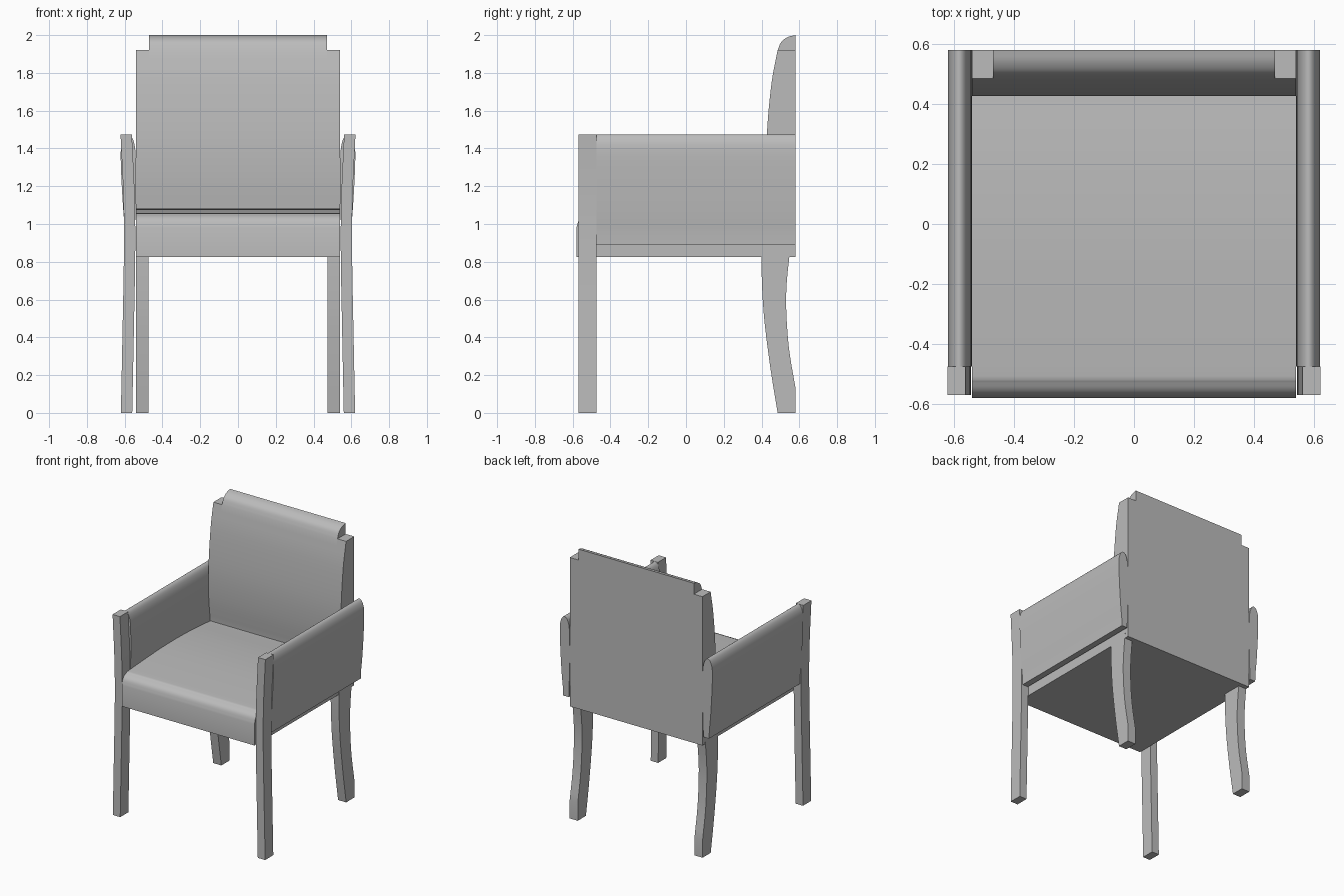
import bpy, bmesh
from mathutils import Vector

cube = bpy.data.objects.get("Cube")
if cube:
    bpy.data.objects.remove(cube, do_unlink=True)

GREY = (0.5, 0.5, 0.5, 1.0)
mat = bpy.data.materials.new("light grey")
mat.use_nodes = True
mat.diffuse_color = GREY
mat.node_tree.nodes["Principled BSDF"].inputs["Base Color"].default_value = GREY


def extrude(name, profile, axis, start, end, angle=0.6):
    """Extrude a closed profile along 'x' (profile is y, z) or 'y' (profile is x, z)."""
    bm = bmesh.new()

    def place(u, v, w):
        return Vector((w, u, v)) if axis == "x" else Vector((u, w, v))

    rings = [[bm.verts.new(place(u, v, w)) for u, v in profile] for w in (start, end)]
    n = len(profile)
    for i in range(n):
        j = (i + 1) % n
        bm.faces.new((rings[0][i], rings[0][j], rings[1][j], rings[1][i]))
    bm.faces.new(rings[0])
    bm.faces.new(rings[1])
    bmesh.ops.recalc_face_normals(bm, faces=bm.faces)
    mesh = bpy.data.meshes.new(name)
    bm.to_mesh(mesh)
    bm.free()
    mesh.materials.append(mat)
    obj = bpy.data.objects.new(name, mesh)
    bpy.context.collection.objects.link(obj)
    bpy.ops.object.select_all(action="DESELECT")
    obj.select_set(True)
    bpy.context.view_layer.objects.active = obj
    bpy.ops.object.shade_smooth_by_angle(angle=angle)
    return obj


def smooth_path(points, steps=4):
    """Interpolate a smooth curve through the points."""
    pts = [Vector(p) for p in points]
    pts = [2 * pts[0] - pts[1]] + pts + [2 * pts[-1] - pts[-2]]
    out = []
    for a, b, c, d in zip(pts, pts[1:], pts[2:], pts[3:]):
        for s in range(steps):
            t = s / steps
            out.append(0.5 * (2 * b + (c - a) * t + (2 * a - 5 * b + 4 * c - d) * t**2
                              + (3 * b - a - 3 * c + d) * t**3))
    return [tuple(p) for p in out] + [tuple(pts[-2])]


# Seat cushion with a rolled front edge and gently domed top
seat_top = smooth_path([(-0.58, 0.98), (-0.565, 1.025), (-0.53, 1.05), (-0.47, 1.06),
                        (-0.1, 1.08), (0.2, 1.078), (0.46, 1.06)])
extrude("seat", [(0.58, 0.825), (-0.58, 0.825)] + seat_top + [(0.58, 1.06)], "x", -0.54, 0.54)

# Backrest: tall centre panel with a rolled top
front_curve = smooth_path([(0.45, 1.05), (0.43, 1.25), (0.428, 1.47), (0.452, 1.74), (0.485, 1.92)])
roll = smooth_path([(0.485, 1.92), (0.505, 1.965), (0.54, 1.99), (0.58, 2.0)])[1:]
extrude("backrest", [(0.58, 0.825), (0.45, 0.825)] + front_curve + roll, "x", -0.47, 0.47)

# Back leg outline, sabre shaped
leg_front = smooth_path([(0.485, 0), (0.445, 0.25), (0.412, 0.52), (0.4, 0.75), (0.4, 0.9)])
leg_rear = smooth_path([(0.575, 1.0), (0.55, 0.85), (0.53, 0.62), (0.543, 0.36), (0.58, 0.13)])

# Front leg outline, bowed slightly inward
bow = smooth_path([(0.56, 0), (0.552, 0.4), (0.544, 0.85), (0.547, 1.15), (0.562, 1.475)])
front_leg = bow + [(x + 0.06, z) for x, z in reversed(bow)]

# Upholstered arm section
arm = [(0.548, 0.89), (0.594, 0.89)] + smooth_path(
    [(0.596, 0.95), (0.608, 1.08), (0.619, 1.28), (0.62, 1.4),
     (0.606, 1.455), (0.582, 1.475), (0.557, 1.45), (0.542, 1.37), (0.54, 1.15)])

for side, word in ((1, "left"), (-1, "right")):
    mirror = lambda pts: [(side * x, z) for x, z in pts]
    extrude(f"{word}_back_wing", [(0.58, 0.88), (0.45, 0.88)] + front_curve + [(0.58, 1.92)],
            "x", side * 0.47, side * 0.54)
    extrude(f"{word}_back_leg", leg_front + leg_rear + [(0.58, 0)], "x", side * 0.475, side * 0.541)
    extrude(f"{word}_front_leg", mirror(front_leg), "y", -0.57, -0.475)
    extrude(f"{word}_arm", mirror(arm), "y", -0.475, 0.58)
